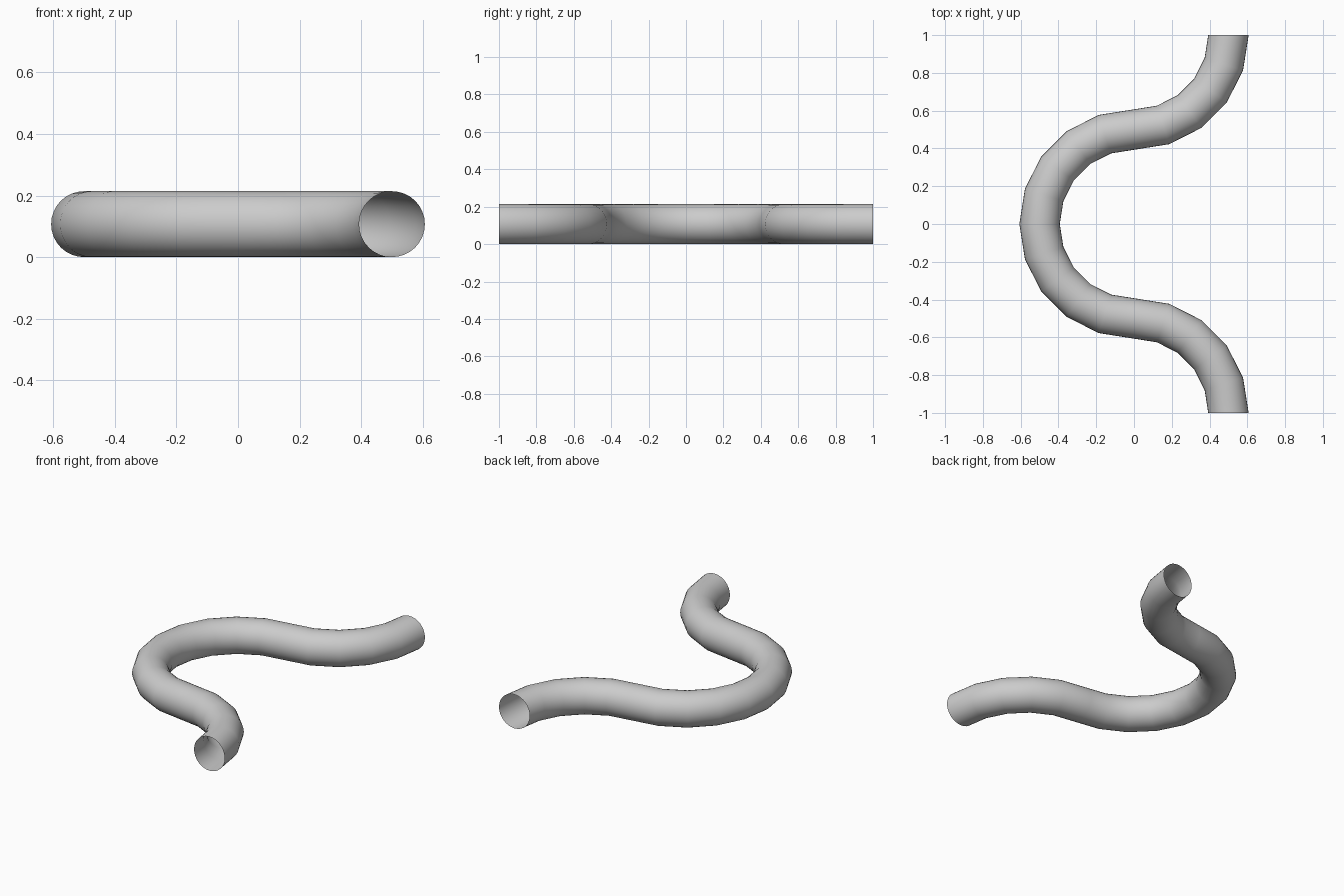
import bpy
import bmesh
from math import radians, pi, sin, cos
from mathutils import Vector

default = bpy.data.objects.get("Cube")
if default:
    bpy.data.objects.remove(default)

BEND, TUBE, SIDES = 0.5, 0.107, 32

grey = bpy.data.materials.new("light grey")
grey.use_nodes = True
colour = (0.6, 0.6, 0.6, 1)
grey.diffuse_color = colour
grey.node_tree.nodes["Principled BSDF"].inputs["Base Color"].default_value = colour


def arc(centre_y, start, end, flip):
    """Stations (centre, sideways direction) every 18 degrees along a bend."""
    steps = abs(end - start) // 18
    for i in range(steps + 1):
        a = radians(start + (end - start) * i / steps)
        out = Vector((cos(a), sin(a), 0))
        yield Vector((0, centre_y, TUBE)) + out * BEND, out * flip


# Centre line: quarter bend, half bend, quarter bend
stations = list(arc(-1, 0, 90, 1))
stations += list(arc(0, 270, 90, -1))[1:]
stations += list(arc(1, 270, 360, 1))[1:]

# Open-ended tube swept along the centre line
bm = bmesh.new()
rings = []
for centre, side in stations:
    rings.append([bm.verts.new(centre + side * TUBE * cos(t) + Vector((0, 0, TUBE * sin(t))))
                  for t in (2 * pi * k / SIDES for k in range(SIDES))])
for a, b in zip(rings, rings[1:]):
    for k in range(SIDES):
        n = (k + 1) % SIDES
        bm.faces.new((a[k], a[n], b[n], b[k]))
bmesh.ops.recalc_face_normals(bm, faces=bm.faces)

# Make the wall face outward
bm.faces.ensure_lookup_table()
face = bm.faces[0]
middle = (stations[0][0] + stations[1][0]) / 2
if face.normal.dot(face.calc_center_median() - middle) < 0:
    bmesh.ops.reverse_faces(bm, faces=bm.faces)

mesh = bpy.data.meshes.new("curved_pipe")
bm.to_mesh(mesh)
bm.free()
mesh.materials.append(grey)
pipe = bpy.data.objects.new("curved_pipe", mesh)
bpy.context.collection.objects.link(pipe)

# Smooth shading
bpy.context.view_layer.objects.active = pipe
pipe.select_set(True)
bpy.ops.object.shade_smooth_by_angle(angle=radians(40))
